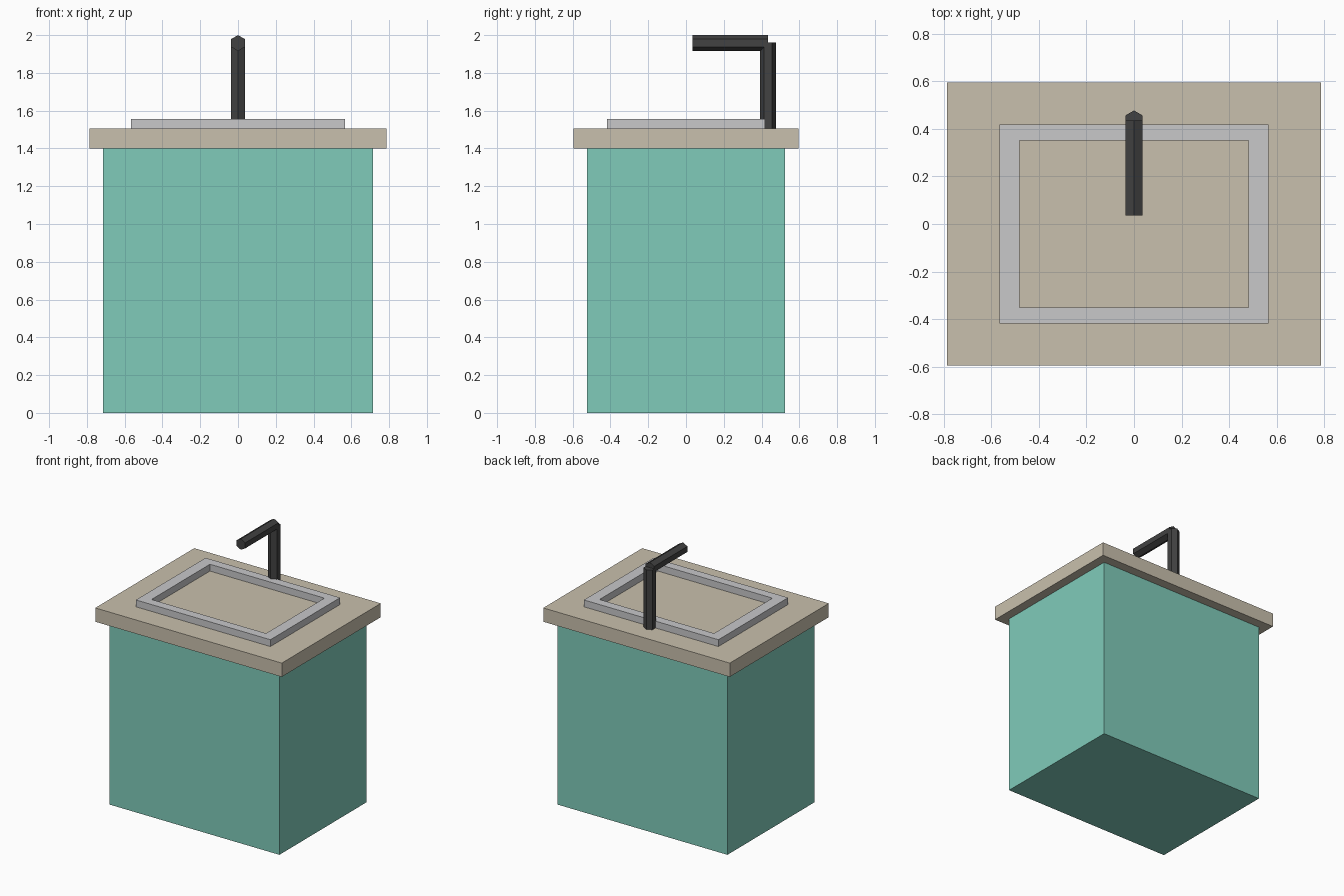
import bpy, bmesh, math
from mathutils import Matrix

if "Cube" in bpy.data.objects:
    bpy.data.objects.remove(bpy.data.objects["Cube"])


def lin(c):
    c /= 255
    return c / 12.92 if c <= 0.04045 else ((c + 0.055) / 1.055) ** 2.4


def material(name, r, g, b):
    m = bpy.data.materials.new(name)
    m.diffuse_color = (lin(r), lin(g), lin(b), 1)
    m.use_nodes = True
    m.node_tree.nodes["Principled BSDF"].inputs["Base Color"].default_value = m.diffuse_color
    return m


teal = material("teal paint", 128, 203, 186)
stone = material("beige stone", 201, 192, 173)
steel = material("light grey", 200, 200, 202)
black = material("dark metal", 66, 66, 66)


def finish(name, bm, mat):
    bmesh.ops.recalc_face_normals(bm, faces=bm.faces)
    me = bpy.data.meshes.new(name)
    bm.to_mesh(me)
    bm.free()
    me.materials.append(mat)
    ob = bpy.data.objects.new(name, me)
    bpy.context.collection.objects.link(ob)
    return ob


def box(name, hx, hy, z0, z1, mat):
    bm = bmesh.new()
    bmesh.ops.create_cube(bm, size=1, matrix=Matrix.Translation((0, 0, (z0 + z1) / 2))
                          @ Matrix.Diagonal((2 * hx, 2 * hy, z1 - z0, 1)))
    return finish(name, bm, mat)


def frame(name, ox, oy, ix, iy, z0, z1, mat):
    bm = bmesh.new()
    corners = [(-1, -1), (1, -1), (1, 1), (-1, 1)]
    # rectangular section swept round the four corners
    rings = [[bm.verts.new((sx * hx, sy * hy, z)) for hx, hy, z in
              ((ox, oy, z0), (ox, oy, z1), (ix, iy, z1), (ix, iy, z0))]
             for sx, sy in corners]
    for i in range(4):
        a, b = rings[i], rings[(i + 1) % 4]
        for k in range(4):
            n = (k + 1) % 4
            bm.faces.new((a[k], b[k], b[n], a[n]))
    return finish(name, bm, mat)


def hex_bar(name, radius, length, matrix, mat):
    bm = bmesh.new()
    # six-sided bar with corners pointing along local y
    bmesh.ops.create_cone(bm, cap_ends=True, segments=6, radius1=radius,
                          radius2=radius, depth=length)
    v = max(bm.verts, key=lambda p: p.co.y)
    if abs(v.co.y - radius) > 1e-4:
        bmesh.ops.rotate(bm, verts=bm.verts, matrix=Matrix.Rotation(math.pi / 6, 3, 'Z'))
    bmesh.ops.transform(bm, verts=bm.verts, matrix=matrix)
    return finish(name, bm, mat)


# Cabinet and worktop
box("cabinet", 0.715, 0.523, 0, 1.4, teal)
box("countertop", 0.785, 0.595, 1.4, 1.505, stone)

# Raised basin rim
frame("sink_rim", 0.566, 0.419, 0.482, 0.351, 1.505, 1.557, steel)

# Tap: upright post and forward spout
hex_bar("tap_post", 0.042, 0.455, Matrix.Translation((0, 0.435, 1.7325)), black)
hex_bar("tap_spout", 0.042, 0.4,
        Matrix.Translation((0, 0.235, 1.958)) @ Matrix.Rotation(math.pi / 2, 4, 'X'), black)
